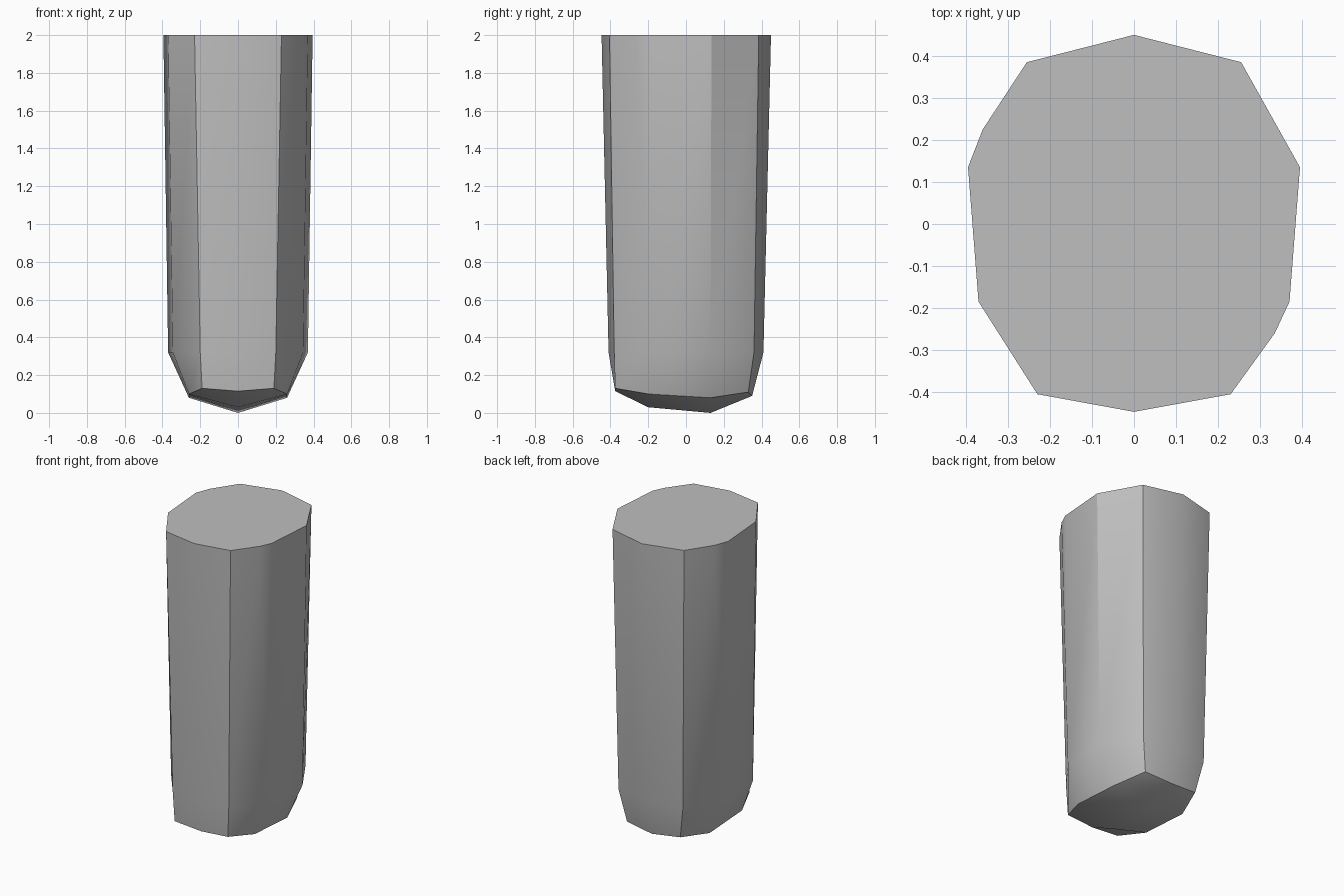
import bpy
import bmesh
import math

cube = bpy.data.objects.get("Cube")
if cube:
    bpy.data.objects.remove(cube, do_unlink=True)

grey = bpy.data.materials.new("plain grey")
grey.use_nodes = True
colour = (0.52, 0.52, 0.52, 1)
grey.diffuse_color = colour
grey.node_tree.nodes["Principled BSDF"].inputs["Base Color"].default_value = colour

# Half cross-sections, front centre round to back centre
TOP = [(0, -.447, 2), (.23, -.405, 2), (.37, -.185, 2),
       (.395, .135, 2), (.255, .385, 2), (0, .45, 2)]
SHOULDER = [(0, -.41, .32), (.20, -.38, .32), (.345, -.19, .32),
            (.37, .13, .32), (.23, .36, .32), (0, .41, .32)]
RIM = [(0, -.375, .115), (.19, -.375, .13), (.26, -.2, .10),
       (.26, .13, .08), (.19, .33, .11), (0, .35, .09)]
KEEL = [(0, -.2, .03), (0, .13, 0)]

bm = bmesh.new()


def ring(half):
    """Closed ring from a half section mirrored across x."""
    mirrored = [(-x, y, z) for x, y, z in half[-2:0:-1]]
    return [bm.verts.new(p) for p in half + mirrored]


top, shoulder, rim = ring(TOP), ring(SHOULDER), ring(RIM)
front_keel, back_keel = [bm.verts.new(p) for p in KEEL]
count = len(top)

# Small extra corners along the upper edge, by the side they belong to
extra = {1: bm.verts.new((.335, -.26, 2)), 6: bm.verts.new((-.36, .225, 2))}

# Tapered wall and rounded shoulder
cap = []
for i in range(count):
    j = (i + 1) % count
    cap.append(top[i])
    wall = [shoulder[i], shoulder[j], top[j]]
    if i in extra:
        cap.append(extra[i])
        bm.faces.new([shoulder[j], top[j], extra[i]])
        bm.faces.new([shoulder[i], shoulder[j], extra[i]])
        bm.faces.new([shoulder[i], extra[i], top[i]])
    else:
        bm.faces.new(wall + [top[i]])
    bm.faces.new([rim[i], rim[j], shoulder[j], shoulder[i]])
bm.faces.new(cap)

# Faceted underside, the same on both sides of the keel
for s in (1, -1):
    r = [rim[(s * i) % count] for i in range(6)]
    bm.faces.new([r[0], r[1], r[2], front_keel])
    bm.faces.new([r[2], r[3], back_keel, front_keel])
    bm.faces.new([r[3], r[4], r[5], back_keel])
bmesh.ops.recalc_face_normals(bm, faces=bm.faces)

mesh = bpy.data.meshes.new("tapered_post")
bm.to_mesh(mesh)
bm.free()
mesh.materials.append(grey)
post = bpy.data.objects.new("tapered_post", mesh)
bpy.context.collection.objects.link(post)

# Soft facets with crisp corners
bpy.ops.object.select_all(action="DESELECT")
post.select_set(True)
bpy.context.view_layer.objects.active = post
bpy.ops.object.shade_smooth_by_angle(angle=math.radians(30))
